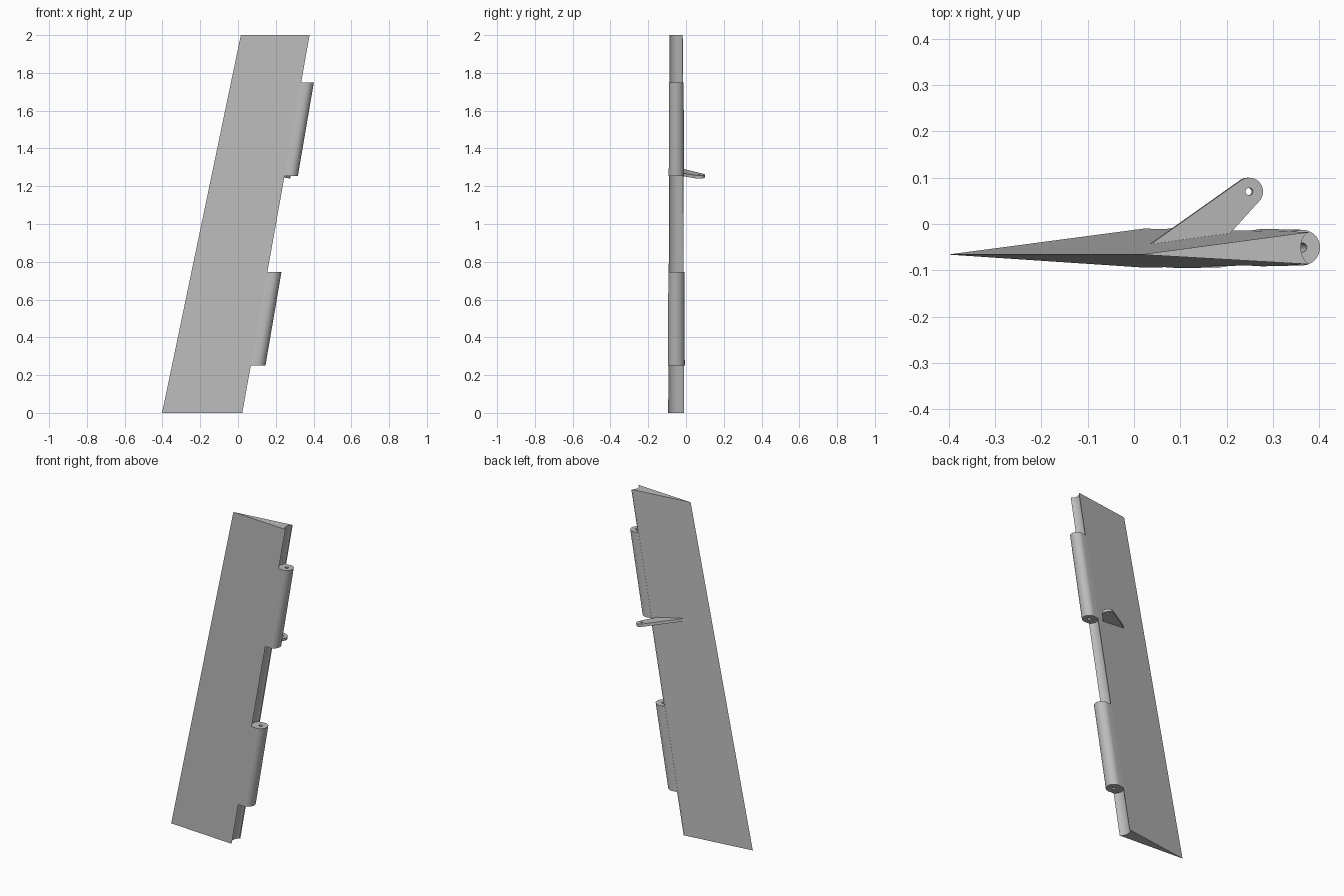
import bpy
import bmesh
from math import cos, sin, radians

if "Cube" in bpy.data.objects:
    bpy.data.objects.remove(bpy.data.objects["Cube"], do_unlink=True)

# Single flat material
GREY = 0.5
metal = bpy.data.materials.new("light grey metal")
metal.use_nodes = True
metal.diffuse_color = (GREY, GREY, GREY, 1)
metal.node_tree.nodes["Principled BSDF"].inputs["Base Color"].default_value = (GREY, GREY, GREY, 1)

SWEEP = 0.175     # hinge line lean
MID_Y = -0.051    # hinge line depth
TRAIL_Y = -0.066  # trailing edge depth


def prism(name, lower, upper):
    """Solid between two matching rings of points."""
    bm = bmesh.new()
    a = [bm.verts.new(p) for p in lower]
    b = [bm.verts.new(p) for p in upper]
    bm.faces.new(a[::-1])
    bm.faces.new(b)
    for i in range(len(a)):
        j = (i + 1) % len(a)
        bm.faces.new((a[i], a[j], b[j], b[i]))
    bmesh.ops.recalc_face_normals(bm, faces=bm.faces)
    mesh = bpy.data.meshes.new(name)
    bm.to_mesh(mesh)
    bm.free()
    mesh.materials.append(metal)
    obj = bpy.data.objects.new(name, mesh)
    bpy.context.collection.objects.link(obj)
    return obj


def arc(cx, cy, r, start, end, steps):
    angles = [radians(start + (end - start) * i / steps) for i in range(steps + 1)]
    return [(cx + r * cos(t), cy + r * sin(t)) for t in angles]


def drill(obj, cutter):
    """Cut a hole and bake it into the mesh."""
    mod = obj.modifiers.new("hole", "BOOLEAN")
    mod.operation = "DIFFERENCE"
    mod.solver = "EXACT"
    mod.object = cutter
    cutter.hide_render = True
    bpy.context.view_layer.objects.active = obj
    bpy.ops.object.modifier_apply(modifier=mod.name)
    bpy.data.objects.remove(cutter, do_unlink=True)


def smooth(obj):
    bpy.ops.object.select_all(action="DESELECT")
    obj.select_set(True)
    bpy.context.view_layer.objects.active = obj
    bpy.ops.object.shade_smooth_by_angle(angle=radians(30))


def hinge(z):
    """Hinge axis x and knuckle radius at a height."""
    return 0.057 + SWEEP * z, 0.0455 - 0.004 * z


def trail_x(z):
    return -0.402 + 0.2085 * z


def socket(z):
    """Hollow leading edge, from the back lip to the front lip."""
    x, r = hinge(z)
    lip = x - 0.75 * r
    f = (lip - trail_x(z)) / (x - trail_x(z))
    back = TRAIL_Y + (MID_Y + r - TRAIL_Y) * f
    front = TRAIL_Y + (MID_Y - r - TRAIL_Y) * f
    pts = arc(x, MID_Y, 1.25 * r, 127, 233, 14)
    return [(lip, back, z)] + [(px, py, z) for px, py in pts[1:-1]] + [(lip, front, z)]


def panel_ring(z):
    return [(trail_x(z), TRAIL_Y, z)] + socket(z)


def knuckle_ring(z):
    x, r = hinge(z)
    nose = [(px, py, z) for px, py in arc(x, MID_Y, r, -90, 90, 24)]
    return socket(z) + nose


def pin_ring(z):
    x, _ = hinge(z)
    return [(px, py, z) for px, py in arc(x, MID_Y, 0.01, 0, 345, 23)]


# Tapered wedge panel
smooth(prism("panel", panel_ring(0), panel_ring(2)))

# Hinge knuckles with pin holes
for name, z0, z1 in (("lower_knuckle", 0.25, 0.745), ("upper_knuckle", 1.255, 1.75)):
    knuckle = prism(name, knuckle_ring(z0), knuckle_ring(z1))
    drill(knuckle, prism("pin_cutter", pin_ring(z0 - 0.1), pin_ring(z1 + 0.1)))
    smooth(knuckle)


# Control horn, square to the hinge line
def horn_ring(pts, up):
    return [(x + SWEEP * up, y, 1.289 - SWEEP * x + up) for x, y in pts]


EYE = (0.246, 0.07)
outline = [(0.03, -0.046)] + arc(*EYE, 0.03, 125, -43, 20) + [(0.205, -0.02), (0.205, -0.045), (0.05, -0.055)]
hole = arc(*EYE, 0.008, 0, 345, 23)
horn = prism("control_horn", horn_ring(outline, 0), horn_ring(outline, 0.016))
drill(horn, prism("eye_cutter", horn_ring(hole, -0.03), horn_ring(hole, 0.05)))
smooth(horn)
